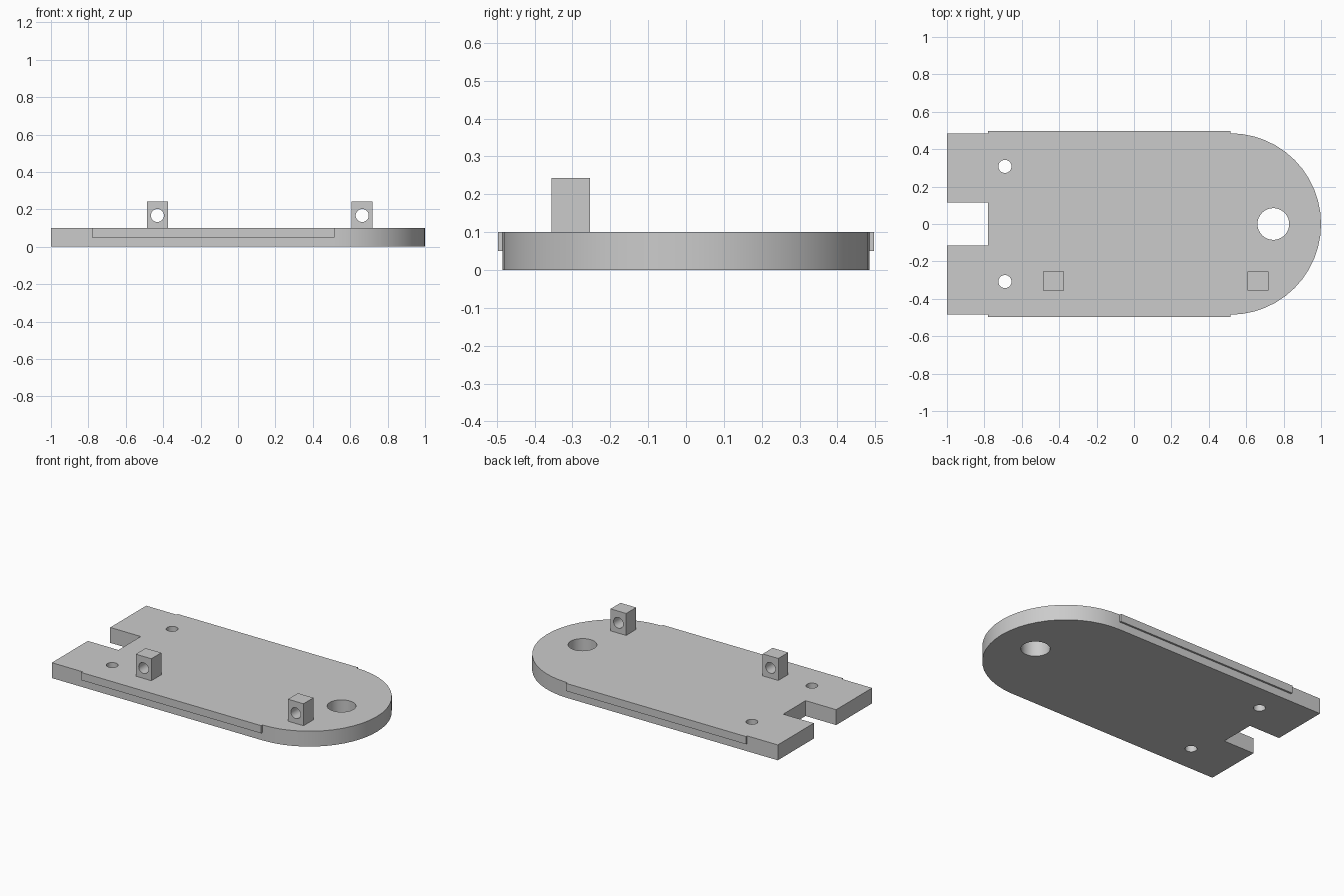
import bpy, bmesh
from math import pi, cos, sin, radians
from mathutils import Matrix

cube = bpy.data.objects.get("Cube")
if cube:
    bpy.data.objects.remove(cube, do_unlink=True)

grey = bpy.data.materials.new("plain grey")
grey.use_nodes = True
GREY = (0.6, 0.6, 0.6, 1)
grey.diffuse_color = GREY
grey.node_tree.nodes["Principled BSDF"].inputs["Base Color"].default_value = GREY


def arc(cx, cy, r, start, end, n):
    """Points along an arc, both ends included."""
    return [(cx + r * cos(start + (end - start) * i / n),
             cy + r * sin(start + (end - start) * i / n)) for i in range(n + 1)]


def circle(cx, cy, r, n=32):
    return arc(cx, cy, r, 0, 2 * pi, n)[:-1]


def extruded(name, loops, depth, matrix):
    """Fill an outline with its holes, extrude it and place it."""
    curve = bpy.data.curves.new(name, 'CURVE')
    curve.dimensions = '2D'
    curve.fill_mode = 'BOTH'
    curve.extrude = depth / 2
    for loop in loops:
        spline = curve.splines.new('POLY')
        spline.points.add(len(loop) - 1)
        for point, (x, y) in zip(spline.points, loop):
            point.co = (x, y, 0, 1)
        spline.use_cyclic_u = True
    obj = bpy.data.objects.new(name, curve)
    bpy.context.collection.objects.link(obj)
    bpy.ops.object.select_all(action='DESELECT')
    obj.select_set(True)
    bpy.context.view_layer.objects.active = obj
    bpy.ops.object.convert(target='MESH')
    obj = bpy.context.view_layer.objects.active
    obj.name = name
    # Weld the caps to the walls
    bm = bmesh.new()
    bm.from_mesh(obj.data)
    bmesh.ops.remove_doubles(bm, verts=bm.verts, dist=0.0001)
    bmesh.ops.transform(bm, matrix=matrix, verts=bm.verts)
    bmesh.ops.recalc_face_normals(bm, faces=bm.faces)
    bm.to_mesh(obj.data)
    bm.free()
    obj.data.materials.clear()
    obj.data.materials.append(grey)
    bpy.ops.object.shade_smooth_by_angle(angle=radians(30))
    return obj


def rectangle(x0, x1, y0, y1):
    return [(x0, y0), (x1, y0), (x1, y1), (x0, y1)]


# Base plate: round end, notched square end, three holes
HALF, THICK, STEP, BEND = 0.485, 0.1, -0.78, 0.515
NOTCH = 0.115
outline = arc(BEND, 0, HALF, -pi / 2, pi / 2, 24)
outline += [(-1, HALF), (-1, NOTCH), (STEP, NOTCH),
            (STEP, -NOTCH), (-1, -NOTCH), (-1, -HALF)]
holes = [circle(0.745, 0, 0.085)]
holes += [circle(-0.69, side * 0.308, 0.035) for side in (-1, 1)]
extruded("base_plate", [outline] + holes, THICK,
         Matrix.Translation((0, 0, THICK / 2)))

# Thin rails along the upper half of both long edges
for name, side in (("front_rail", -1), ("back_rail", 1)):
    y0, y1 = sorted((side * HALF, side * 0.497))
    extruded(name, [rectangle(STEP, BEND, y0, y1)], 0.05,
             Matrix.Translation((0, 0, 0.075)))

# Upright lugs with a cross hole
for name, x in (("right_lug", -0.431), ("left_lug", 0.664)):
    loops = [rectangle(x - 0.056, x + 0.056, THICK, 0.243),
             circle(x, 0.167, 0.035, 24)]
    extruded(name, loops, 0.102,
             Matrix.Translation((0, -0.304, 0)) @ Matrix.Rotation(pi / 2, 4, 'X'))
